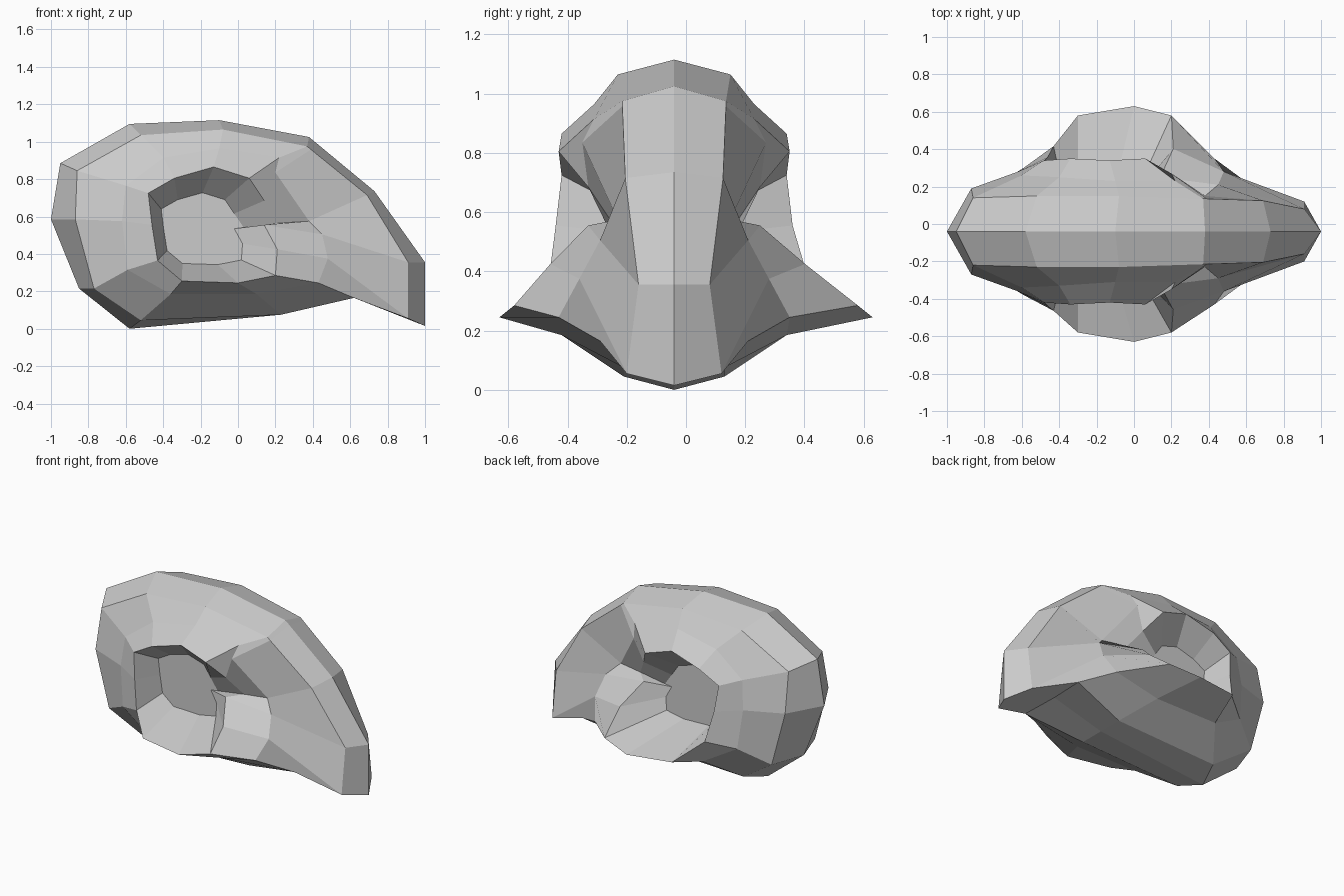
import bpy, bmesh

# Nested contours of one side, clockwise from the rear: x, z, distance from the middle plane
outline = [(-1, .59), (-.95, .89), (-.58, 1.10), (-.1, 1.12), (.38, 1.03), (.41, 1.005),
           (.73, .74), (1, .36), (1, .02), (.6, .18), (.23, .08), (-.58, .005), (-.85, .22)]
ridge = [(-.87, .59, .23), (-.86, .85, .18), (-.52, 1.04, .19), (-.08, 1.07, .19),
         (.37, .98, .175), (.39, .963, .175), (.69, .72, .165), (.91, .36, .12),
         (.91, .06, .16), (.62, .17, .25), (.23, .08, .17), (-.52, .05, .17), (-.77, .22, .23)]
shoulder = [(-.62, .58, .32), (-.60, .77, .30), (-.40, .92, .29), (-.1, .97, .27),
            (.22, .92, .27), (.2, .84, .31), (.38, .58, .19), (.45, .51, .25),
            (.48, .38, .32), (.43, .25, .39), (.1, .19, .38), (-.36, .19, .38), (-.59, .32, .34)]
pocket_rim = [(-.46, .56, .40), (-.48, .73, .38), (-.34, .81, .39), (-.13, .87, .38),
              (.06, .81, .39), (.14, .69, .29), (.22, .57, .21), (.14, .56, .29),
              (.21, .43, .43), (.2, .29, .58), (0, .25, .63), (-.3, .26, .58), (-.43, .37, .44)]
# Pocket floor: the rim shrunk and pushed in
pocket_floor = [(-.19 + (x + .13) * .63, .54 + (z - .56) * .62, .22) for x, z, _ in pocket_rim]
rings = [[(x, z, 0) for x, z in outline], ridge, shoulder, pocket_rim, pocket_floor]


def middle(off):
    # The body sits slightly towards the front; the flared lips are centred
    return -.04 * min(1, max(0, 1 - (off - .4) / .1))


# Shell: loft the contours on both sides and join them along the outline
bm = bmesh.new()
for side in (-1, 1):
    loops = [[bm.verts.new((x, middle(o) + side * o, z)) for x, z, o in r] for r in rings]
    n = len(outline)
    for a, b in zip(loops, loops[1:]):
        for i in range(n):
            j = (i + 1) % n
            bm.faces.new((a[i], a[j], b[j], b[i]))
    bm.faces.new(loops[-1])
bmesh.ops.remove_doubles(bm, verts=bm.verts, dist=.0005)
bmesh.ops.recalc_face_normals(bm, faces=bm.faces)
low = min(v.co.z for v in bm.verts)
bmesh.ops.translate(bm, verts=bm.verts, vec=(0, 0, -low))
mesh = bpy.data.meshes.new("shell")
bm.to_mesh(mesh)
bm.free()
bpy.context.collection.objects.link(bpy.data.objects.new("shell", mesh))
